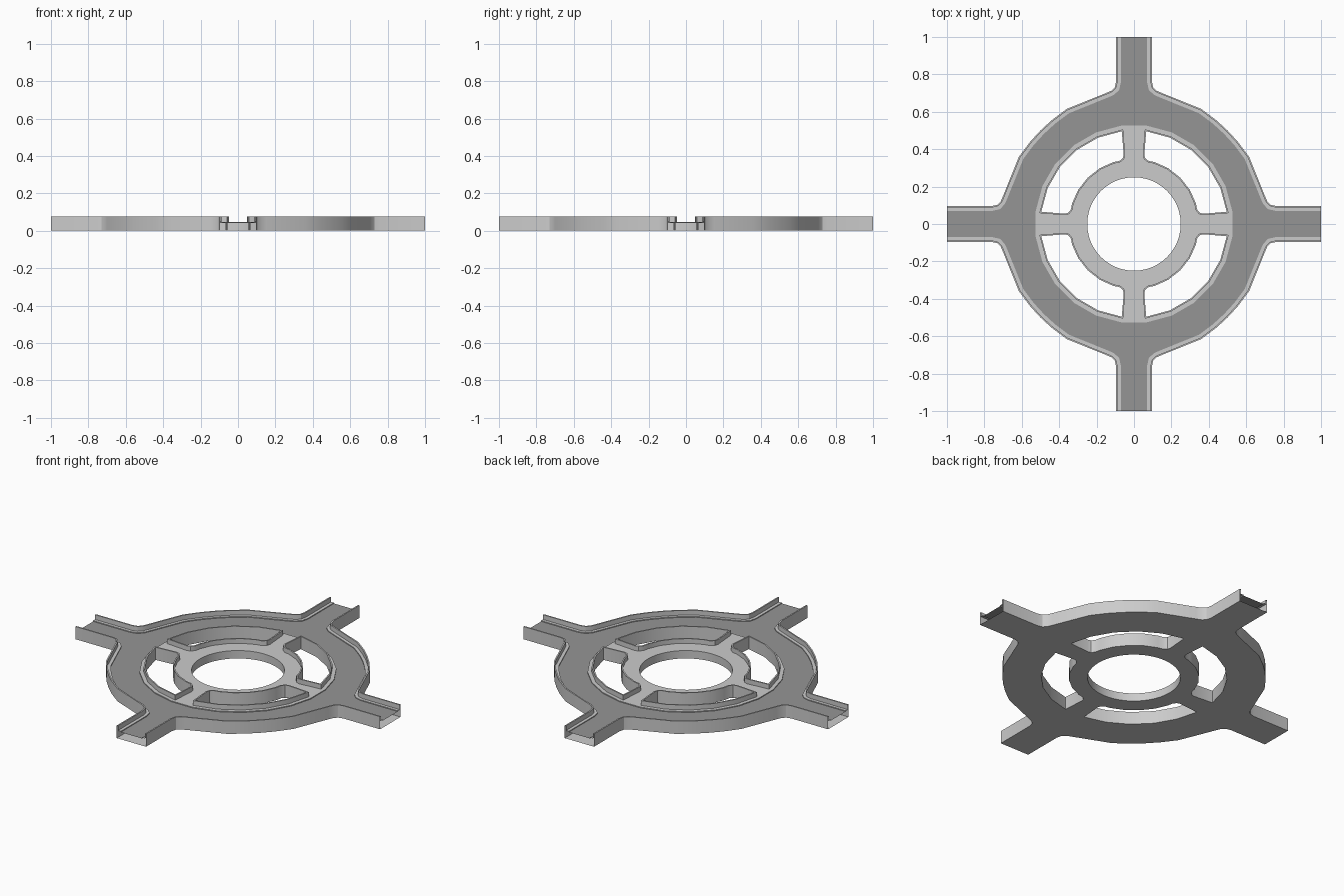
import bpy, bmesh, math

if "Cube" in bpy.data.objects:
    bpy.data.objects.remove(bpy.data.objects["Cube"])

TOP, WALK, ROAD = 0.075, 0.047, 0.042   # parapet, pavement and road heights
RIM, KERB = 0.008, 0.026                # distances in from the edge


def polar(r, deg):
    return (r * math.cos(math.radians(deg)), r * math.sin(math.radians(deg)))


def circle(r, n, phase=0):
    return [polar(r, phase + 360 * i / n) for i in range(n)]


def turn(pts, k):
    for _ in range(k):
        pts = [(-y, x) for x, y in pts]
    return pts


def offset(pts, d, closed):
    """Shift a polyline to its left by d with mitred corners."""
    n, out = len(pts), []

    def normal(i):
        (ax, ay), (bx, by) = pts[i % n], pts[(i + 1) % n]
        l = math.hypot(bx - ax, by - ay)
        return (-(by - ay) / l, (bx - ax) / l)

    for i, (x, y) in enumerate(pts):
        a, b = normal(i - 1), normal(i)
        if not closed and i == 0:
            a = b
        if not closed and i == n - 1:
            b = a
        s = d / (1 + a[0] * b[0] + a[1] * b[1])
        out.append((x + (a[0] + b[0]) * s, y + (a[1] + b[1]) * s))
    return out


def finish(name, bm, mat=None):
    me = bpy.data.meshes.new(name)
    bm.to_mesh(me)
    bm.free()
    ob = bpy.data.objects.new(name, me)
    bpy.context.collection.objects.link(ob)
    if mat:
        me.materials.append(mat)
    return ob


def loft(bm, path, profile, closed):
    """Sweep an (offset, z) profile along a path."""
    rows = [[bm.verts.new((x, y, z)) for x, y in offset(path, d, closed)]
            for d, z in profile]
    n = len(path)
    for a, b in zip(rows, rows[1:]):
        for i in range(n if closed else n - 1):
            j = (i + 1) % n
            bm.faces.new((a[i], a[j], b[j], b[i]))


def plate(name, loops, z, up=1, mat=None):
    """Flat sheet bounded by an outer loop and holes."""
    bm = bmesh.new()
    for pts in loops:
        vs = [bm.verts.new((x, y, z)) for x, y in pts]
        for i in range(len(vs)):
            bm.edges.new((vs[i - 1], vs[i]))
    bmesh.ops.triangle_fill(bm, use_beauty=True, edges=bm.edges[:], normal=(0, 0, up))
    bm.normal_update()
    for f in bm.faces:
        if f.normal.z * up < 0:
            f.normal_flip()
    return finish(name, bm, mat)


asphalt = bpy.data.materials.new("asphalt")
asphalt.diffuse_color = (0.3, 0.3, 0.3, 1)
asphalt.use_nodes = True
asphalt.node_tree.nodes["Principled BSDF"].inputs["Base Color"].default_value = asphalt.diffuse_color

# Outline of one quarter: arm edge, fillet, ring, fillet, arm edge
half = [(1, .096), (.76, .096), (.73, .103), (.712, .122), (.70, .15),
        (.615, .36), (.555, .44)]
quarter = half + [(.5, .5)] + [(y, x) for x, y in reversed(half)]
quarters = [turn(quarter, k) for k in range(4)]

# Clockwise outline of one window between the spokes
side = [(.37, .055), (.352, .06), (.337, .078), (.331, .11), polar(.35, 31.5)]
window = [polar(.5, 82.5 - 15 * i) for i in range(6)] + side + [polar(.35, 45)] \
    + [(y, x) for x, y in reversed(side)]
windows = [turn(window, k) for k in range(4)]

hole = circle(.25, 48)[::-1]
ring = circle(.53, 24, 7.5)


def outline(d):
    return [p for q in quarters for p in offset(q, d, False)]


# Flat sheets
plate("underside", [outline(0), hole] + windows, 0, -1)
plate("road", [outline(KERB), ring], ROAD, 1, asphalt)
plate("island", [ring, hole] + [offset(w, RIM, True) for w in windows], WALK)

# Outer parapet with pavement strip, open at the arm ends
bm = bmesh.new()
for q in quarters:
    loft(bm, q, [(0, 0), (0, TOP), (RIM, TOP), (RIM, WALK), (KERB, WALK), (KERB, ROAD)], False)
finish("outer_parapet", bm)

# Parapets around the windows
bm = bmesh.new()
for w in windows:
    loft(bm, w, [(0, 0), (0, TOP), (RIM, TOP), (RIM, WALK)], True)
finish("window_parapets", bm)

# Centre hole wall and kerb step of the island
bm = bmesh.new()
loft(bm, hole, [(0, 0), (0, WALK)], True)
loft(bm, ring, [(0, ROAD), (0, WALK)], True)
finish("island_edges", bm)

for ob in bpy.data.objects:
    ob.select_set(True)
    bpy.context.view_layer.objects.active = ob
bpy.ops.object.shade_smooth_by_angle(angle=math.radians(30))
